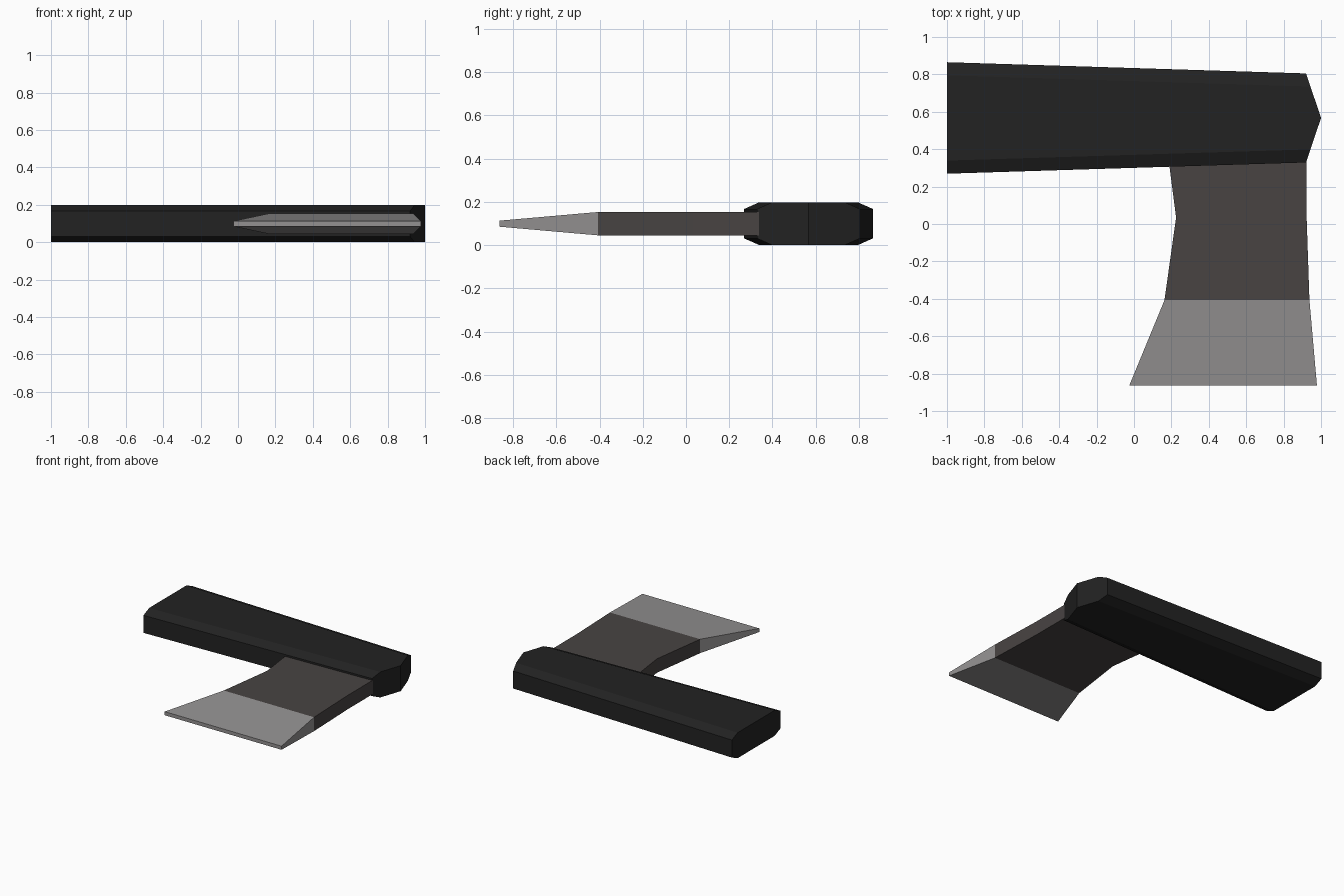
import bpy, bmesh

if "Cube" in bpy.data.objects:
    bpy.data.objects.remove(bpy.data.objects["Cube"])


def material(name, rgb):
    m = bpy.data.materials.new(name)
    m.diffuse_color = (*rgb, 1)
    m.use_nodes = True
    m.node_tree.nodes["Principled BSDF"].inputs["Base Color"].default_value = m.diffuse_color
    return m


def loft(name, rings, mats, tip=False):
    """Skin a list of equal-length vertex rings and cap both ends."""
    bm = bmesh.new()
    vs = [[bm.verts.new(p) for p in ring] for ring in rings]
    n = len(vs[0])
    for a, b in zip(vs, vs[1:]):
        for i in range(n):
            j = (i + 1) % n
            bm.faces.new((a[i], a[j], b[j], b[i]))
    bm.faces.new(vs[0])
    end = vs[-1]
    if tip:  # last ring folds along its two mid points (0 and n/2)
        h = n // 2
        bm.faces.new(end[:h + 1])
        bm.faces.new(end[h:] + end[:1])
    else:
        bm.faces.new(end)
    bmesh.ops.recalc_face_normals(bm, faces=bm.faces)
    me = bpy.data.meshes.new(name)
    bm.to_mesh(me)
    bm.free()
    for m in mats:
        me.materials.append(m)
    ob = bpy.data.objects.new(name, me)
    bpy.context.collection.objects.link(ob)
    return ob


black = material("handle black", (0.016, 0.016, 0.016))
iron = material("dark iron", (0.065, 0.057, 0.055))
steel = material("honed steel", (0.295, 0.285, 0.285))

# Handle: tapered chamfered bar, wedge shaped at the head end
MID, TOP, CH, CZ = 0.567, 0.198, 0.07, 0.031


def handle_ring(x, half, point):
    def v(dy, z):
        return (x + point * (1 - abs(dy) / half), MID + dy, z)
    f = half - CH
    return [v(0, 0), v(f, 0), v(half, CZ), v(half, TOP - CZ), v(f, TOP),
            v(0, TOP), v(-f, TOP), v(-half, TOP - CZ), v(-half, CZ), v(-f, 0)]


loft("handle", [handle_ring(-1, 0.298, 0), handle_ring(0.92, 0.238, 0.08)],
     [black], tip=True)

# Axe head: sections as (y, left x, right x, half thickness)
sections = [(0.42, 0.175, 0.923, 0.054), (0.035, 0.225, 0.923, 0.054),
            (-0.407, 0.163, 0.938, 0.054), (-0.863, -0.025, 0.978, 0.014)]
rings = [[(l, y, 0.099 - t), (r, y, 0.099 - t), (r, y, 0.099 + t), (l, y, 0.099 + t)]
         for y, l, r, t in sections]
head = loft("axe_head", rings, [iron, steel])
# Honed cutting edge in front of the neck
for p in head.data.polygons:
    p.material_index = int(p.center.y < -0.45)
